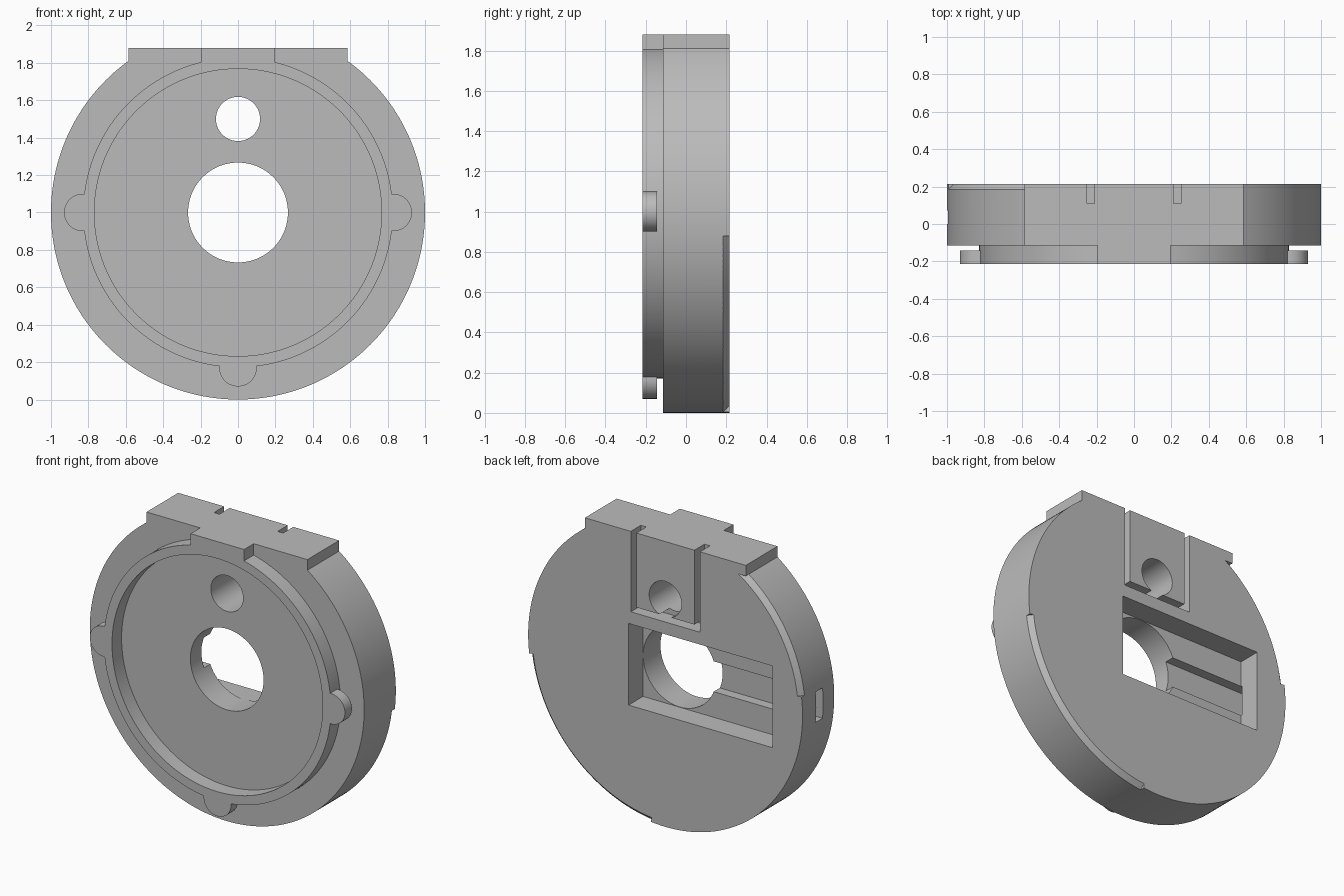
import bpy, bmesh
from math import pi, cos, sin, asin, acos, radians

if "Cube" in bpy.data.objects:
    bpy.data.objects.remove(bpy.data.objects["Cube"], do_unlink=True)

BACK, FACE, FRONT = 0.215, -0.115, -0.215   # main depth planes along y
MID = 1.0                                   # height of the disc axis
TOP = 0.88                                  # flat top above the axis

grey = bpy.data.materials.new("plain grey")
grey.use_nodes = True
colour = (0.5, 0.5, 0.5, 1)
grey.diffuse_color = colour
grey.node_tree.nodes["Principled BSDF"].inputs["Base Color"].default_value = colour


def finish(name, bm):
    bmesh.ops.recalc_face_normals(bm, faces=bm.faces)
    mesh = bpy.data.meshes.new(name)
    bm.to_mesh(mesh)
    bm.free()
    mesh.materials.append(grey)
    obj = bpy.data.objects.new(name, mesh)
    bpy.context.collection.objects.link(obj)
    return obj


def arc(r, a0, a1, n, cx=0, cz=0):
    return [(cx + r * cos(a0 + (a1 - a0) * i / n),
             cz + r * sin(a0 + (a1 - a0) * i / n)) for i in range(n + 1)]


def prism(name, outline, y0, y1):
    """Extrude an x-z outline (relative to the axis) along y."""
    bm = bmesh.new()
    face = bm.faces.new([bm.verts.new((x, y0, MID + z)) for x, z in outline])
    ext = bmesh.ops.extrude_face_region(bm, geom=[face])
    moved = [v for v in ext["geom"] if isinstance(v, bmesh.types.BMVert)]
    bmesh.ops.translate(bm, verts=moved, vec=(0, y1 - y0, 0))
    return finish(name, bm)


def block(name, x0, x1, z0, z1, y0, y1):
    return prism(name, [(x0, z0), (x1, z0), (x1, z1), (x0, z1)], y0, y1)


def rod(name, r, z, y0, y1, n=96):
    return prism(name, arc(r, 0, 2 * pi, n, cz=z)[:-1], y0, y1)


def chamfer_cutter(start, end, n=48):
    """Triangular section swept round the back edge; start depends on radius."""
    section = [(0.95, 0.235), (1.02, 0.165), (1.02, 0.235)]
    bm = bmesh.new()
    rings = []
    for i in range(n + 1):
        ring = []
        for r, y in section:
            a = start(r) + (end - start(r)) * i / n
            ring.append(bm.verts.new((r * cos(a), y, MID + r * sin(a))))
        rings.append(ring)
    for p, q in zip(rings, rings[1:]):
        for k in range(3):
            m = (k + 1) % 3
            bm.faces.new((p[k], p[m], q[m], q[k]))
    bm.faces.new(rings[0])
    bm.faces.new(rings[-1])
    return finish("chamfer_cutter", bm)


def cut(obj, cutter):
    mod = obj.modifiers.new("cut", "BOOLEAN")
    mod.operation = "DIFFERENCE"
    mod.solver = "EXACT"
    mod.object = cutter
    bpy.context.view_layer.objects.active = obj
    bpy.ops.object.modifier_apply(modifier=mod.name)
    bpy.data.objects.remove(cutter, do_unlink=True)


# Main disc with a flat block across its top
chord = asin(0.81)
half = cos(chord)
outline = arc(1, pi - chord, 2 * pi + chord, 160) + [(half, TOP), (-half, TOP)]
body = prism("disc_body", outline, FACE, BACK)

# Partial chamfers on opposite sides of the back edge
cut(body, chamfer_cutter(lambda r: pi - asin(0.81 / r), radians(173)))
cut(body, chamfer_cutter(lambda r: radians(-84), radians(-7)))

# Through holes
cut(body, rod("centre_hole", 0.267, 0, -0.4, 0.4))
cut(body, rod("upper_hole", 0.118, 0.5, -0.4, 0.4, 64))

# Rectangular back pocket, with a channel leading out through the rim
cut(body, block("pocket", -0.78, 0.268, -0.269, 0.269, 0.065, 0.3))
cut(body, block("channel", -1.1, 0, -0.1, 0.1, 0.0, 0.072))

# U-shaped groove round the tongue at the top of the back
o, i = 0.252, 0.212
groove = [(-o, 1), (-o, 0.35), (o, 0.35), (o, 1),
          (i, 1), (i, 0.39), (-i, 0.39), (-i, 1)]
cut(body, prism("groove", groove, 0.11, 0.3))

# Raised front rim with a square key at the top
key = 0.195
a = acos(key / 0.828)
outline = arc(0.828, pi - a, 2 * pi + a, 144) + [(key, TOP), (-key, TOP)]
rim = prism("front_rim", outline, FRONT, FACE)
cut(rim, rod("rim_opening", 0.768, 0, -0.4, 0.1, 144))

# Round-ended lugs on both sides and at the bottom
lug = [(0.815, -0.1)] + arc(0.1, -pi / 2, pi / 2, 32, cx=0.83) + [(0.815, 0.1)]
lugs = []
for name, t in (("left_lug", 0), ("right_lug", pi), ("bottom_lug", -pi / 2)):
    turned = [(x * cos(t) - z * sin(t), x * sin(t) + z * cos(t)) for x, z in lug]
    lugs.append(prism(name, turned, FRONT, -0.143))

# Smooth the round walls and keep the edges crisp
bpy.ops.object.select_all(action="DESELECT")
for obj in [body, rim] + lugs:
    obj.select_set(True)
bpy.context.view_layer.objects.active = body
bpy.ops.object.shade_smooth_by_angle(angle=radians(30))
